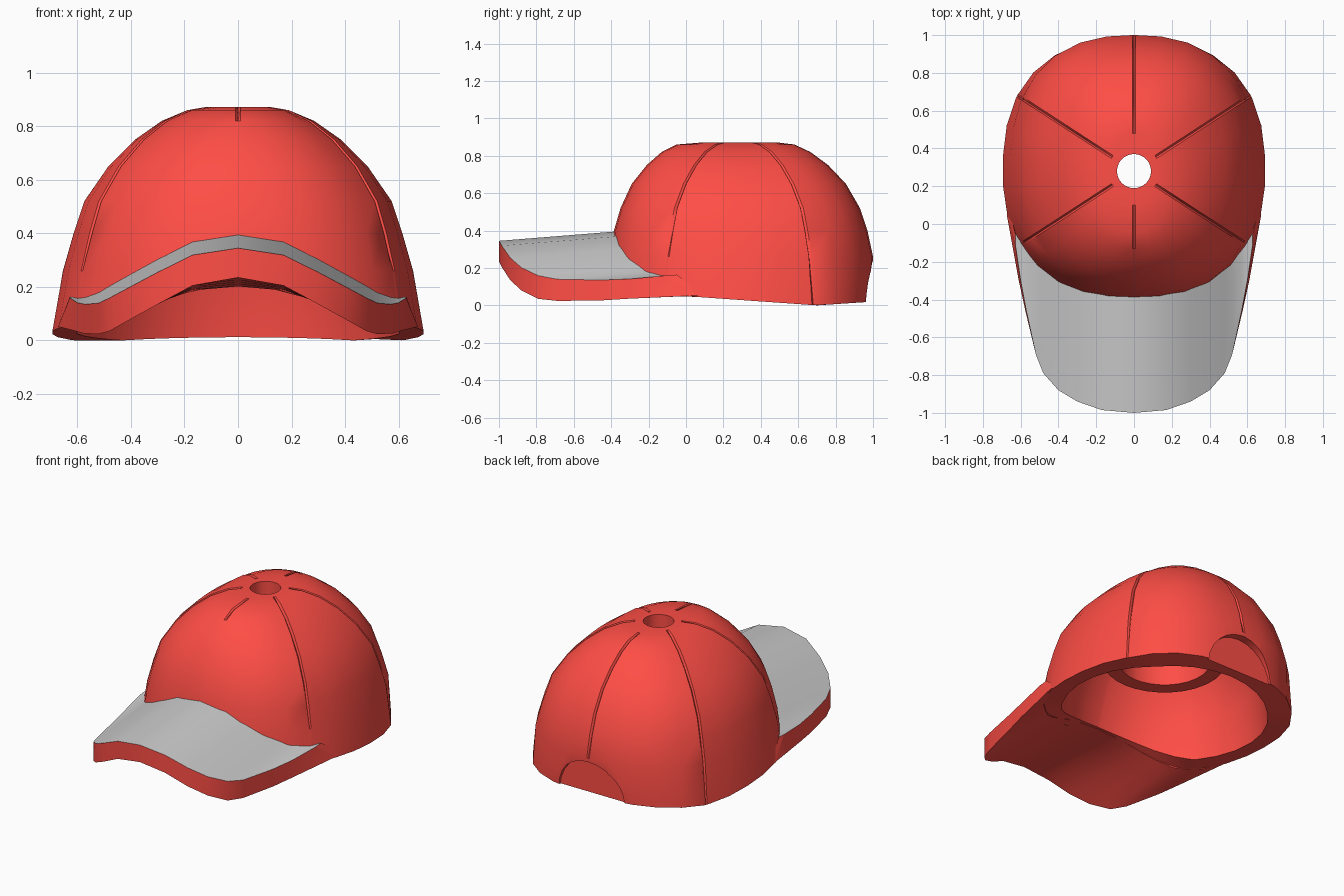
import bpy, bmesh, math

if "Cube" in bpy.data.objects:
    bpy.data.objects.remove(bpy.data.objects["Cube"])

CY = 0.28            # crown centre along y
red = bpy.data.materials.new("red_cloth")
red.diffuse_color = (1.0, 0.075, 0.06, 1)
red.use_nodes = True
red.node_tree.nodes["Principled BSDF"].inputs["Base Color"].default_value = red.diffuse_color
grey = bpy.data.materials.new("grey_cloth")
grey.diffuse_color = (0.52, 0.52, 0.52, 1)
grey.use_nodes = True
grey.node_tree.nodes["Principled BSDF"].inputs["Base Color"].default_value = grey.diffuse_color


def lerp_table(table, v):
    for (a, p), (b, q) in zip(table, table[1:]):
        if v <= b:
            return p + (q - p) * max(0, v - a) / (b - a)
    return table[-1][1]


def finish(name, bm, mats):
    bmesh.ops.recalc_face_normals(bm, faces=bm.faces)
    me = bpy.data.meshes.new(name)
    bm.to_mesh(me)
    bm.free()
    ob = bpy.data.objects.new(name, me)
    bpy.context.collection.objects.link(ob)
    for m in mats:
        me.materials.append(m)
    return ob


def activate(ob):
    bpy.ops.object.select_all(action='DESELECT')
    ob.select_set(True)
    bpy.context.view_layer.objects.active = ob


# Lower rim height: arched under the brim, nearly flat round the back
FRONT_RIM = [(0, .205), (.17, .19), (.3, .145), (.4, .1), (.48, .065), (.57, .05), (.65, .055)]
SIDE_RIM = [(-.08, .055), (.2, .035), (.7, 0), (1, .02)]


def rim_z(x, y):
    return lerp_table(FRONT_RIM, abs(x)) if y < -.08 else lerp_table(SIDE_RIM, y)


# Crown rings: height (None = rim), side, back and front radii
OUTER = [(None, .695, .705, .69), (.26, .655, .72, .685), (.4, .615, .69, .665),
         (.52, .575, .65, .63), (.65, .485, .575, .57), (.75, .385, .48, .49),
         (.82, .285, .385, .41), (.86, .19, .30, .33), (.872, .12, .20, .18),
         (.872, .09, .09, .09)]
# Inside: top hole, hanging round collar, domed lining, lower opening
INNER = [(.77, .09, .09, .09), (.77, .27, .27, .27), (.38, .27, .27, .27),
         (.38, .36, .36, .36), (.69, .36, .36, .36), (.6, .43, .45, .44),
         (.45, .52, .53, .52), (.3, .575, .575, .575), (None, .605, .605, .605)]

# Six seams; each is (angle, first ring, last ring) of its groove
SEAMS = [(-33, 2, 7), (33, 1, 7), (90, 2, 7), (147, 1, 7), (213, 2, 7), (270, 7, 7)]


def crown_columns():
    """Angle, sideways shift and groove range for each column of vertices."""
    cols = []
    for i, (a, lo, hi) in enumerate(SEAMS):
        nxt = SEAMS[(i + 1) % 6][0] + (360 if i == 5 else 0)
        cols += [(a, -.009, None), (a, 0, (lo, hi)), (a, .009, None)]
        cols += [(a + (nxt - a) * k / 5, 0, None) for k in range(1, 5)]
    return cols


def ring_point(col, ring, index):
    a, shift, groove = col
    z, side, back, front = ring
    c, s = math.cos(math.radians(a)), math.sin(math.radians(a))
    n = 2 if index >= len(OUTER) - 1 else 2.45 if s > 0 else 2.35
    r = ((abs(c) / side) ** n + (abs(s) / (back if s > 0 else front)) ** n) ** (-1 / n)
    if groove and groove[0] <= index <= groove[1]:
        r -= .013
        z = z - .013 if z > .7 else z
    if side < .1:
        shift *= .6
    x, y = c * r - s * shift, CY + s * r + c * shift
    return x, y, rim_z(x, y) if z is None else z


bm = bmesh.new()
cols = crown_columns()
rings = [[bm.verts.new(ring_point(c, r, i)) for c in cols] for i, r in enumerate(OUTER + INNER)]
for j in range(len(rings)):
    lo, hi = rings[j], rings[(j + 1) % len(rings)]
    for i in range(len(cols)):
        k = (i + 1) % len(cols)
        bm.faces.new((lo[i], lo[k], hi[k], hi[i]))
crown = finish("crown", bm, [red])

# Shallow arched recess at the back
bpy.ops.mesh.primitive_cylinder_add(vertices=24, radius=.235, depth=.3,
                                    location=(0, 1.098, 0), rotation=(math.pi / 2, 0, 0))
cutter = bpy.context.object
cutter.name = "back_recess_cutter"
cutter.hide_render = True
cutter.data.materials.append(red)
mod = crown.modifiers.new("back_recess", 'BOOLEAN')
mod.operation = 'DIFFERENCE'
mod.solver = 'EXACT'
mod.object = cutter
activate(crown)
bpy.ops.object.modifier_apply(modifier=mod.name)
bpy.data.objects.remove(cutter)
activate(crown)
bpy.ops.object.shade_smooth_by_angle(angle=math.radians(35))

# Brim columns: x at top, x at underside, y, top z at the tip, underside z at the front
HALF = [(0, 0, -1, .345, .235), (.17, .17, -.985, .318, .205), (.3, .3, -.94, .25, .135),
        (.4, .4, -.88, .192, .08), (.48, .48, -.79, .142, .035), (.52, .52, -.69, .115, .024),
        (.57, .575, -.46, .092, .026), (.6, .61, -.3, .085, .036), (.628, .672, -.11, .088, .052)]
profile = [(-x, -xu, *rest) for x, xu, *rest in reversed(HALF[1:])] + HALF
STEPS = 4

bm = bmesh.new()
tops, unders = [], []
for x, xu, yf, zt, zb in profile:
    yb = CY - .62 * (1 - (abs(x) / .7) ** 2.35) ** (1 / 2.35)
    flare = .15 if abs(x) > .61 else 0      # lower corner runs back into the crown
    ys = [yf + (yb - yf) * k / STEPS for k in range(STEPS + 1)]
    tops.append([bm.verts.new((x, y, zt + .08 * (y + 1))) for y in ys])
    zr = lerp_table(FRONT_RIM, abs(x)) - .003
    unders.append([bm.verts.new((xu, y + flare, zb + (zr - zb) * k / STEPS))
                   for k, y in enumerate(ys)])
last = len(profile) - 1
for i in range(last):
    for k in range(STEPS):
        f = bm.faces.new((tops[i][k], tops[i + 1][k], tops[i + 1][k + 1], tops[i][k + 1]))
        f.material_index = 1
        bm.faces.new((unders[i][k], unders[i][k + 1], unders[i + 1][k + 1], unders[i + 1][k]))
    for k in (0, STEPS):
        bm.faces.new((tops[i][k], unders[i][k], unders[i + 1][k], tops[i + 1][k]))
for i in (0, last):
    for k in range(STEPS):
        bm.faces.new((tops[i][k], tops[i][k + 1], unders[i][k + 1], unders[i][k]))
brim = finish("brim", bm, [red, grey])
activate(brim)
bpy.ops.object.shade_smooth_by_angle(angle=math.radians(35))
